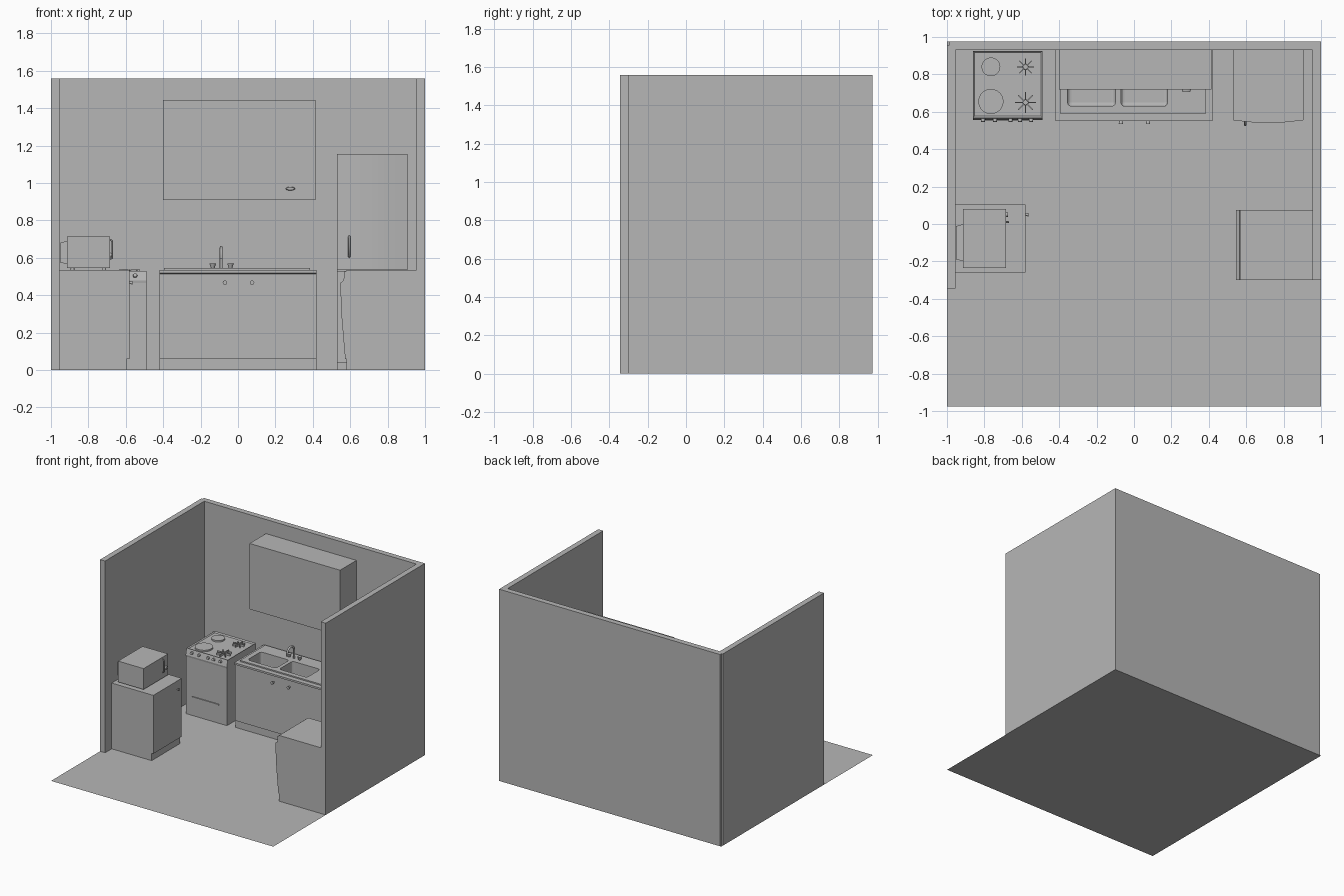
import bpy, bmesh, math
from mathutils import Vector, Matrix

old = bpy.data.objects.get("Cube")
if old:
    bpy.data.objects.remove(old)

grey = bpy.data.materials.new("plain_grey")
grey.use_nodes = True
COLOUR = (0.47, 0.47, 0.47, 1)
grey.diffuse_color = COLOUR
grey.node_tree.nodes["Principled BSDF"].inputs["Base Color"].default_value = COLOUR


def finish(name, bm):
    bmesh.ops.recalc_face_normals(bm, faces=bm.faces[:])
    me = bpy.data.meshes.new(name)
    bm.to_mesh(me)
    bm.free()
    me.materials.append(grey)
    ob = bpy.data.objects.new(name, me)
    bpy.context.scene.collection.objects.link(ob)
    return ob


def box(name, xs, ys, zs):
    bm = bmesh.new()
    bmesh.ops.create_cube(bm, size=1)
    for v in bm.verts:
        for i, (a, b) in enumerate((xs, ys, zs)):
            v.co[i] = a if v.co[i] < 0 else b
    return finish(name, bm)


def prism(name, points, axis, lo, hi, tray=0):
    """Extrude a profile along x, y or z; tray sinks the top face inside a rim."""
    bm = bmesh.new()

    def place(p, d):
        c = list(p)
        c.insert("xyz".index(axis), d)
        return bm.verts.new(c)
    face = bm.faces.new([place(p, lo) for p in points])
    ext = bmesh.ops.extrude_face_region(bm, geom=[face])
    shift = Vector([hi - lo if a == axis else 0 for a in "xyz"])
    bmesh.ops.translate(bm, vec=shift, verts=[g for g in ext["geom"] if isinstance(g, bmesh.types.BMVert)])
    bmesh.ops.recalc_face_normals(bm, faces=bm.faces[:])
    if tray:
        top = [f for f in bm.faces if f.normal.z > 0.9]
        bmesh.ops.inset_region(bm, faces=top, thickness=0.012)
        bmesh.ops.translate(bm, vec=(0, 0, -tray), verts=top[0].verts[:])
    return finish(name, bm)


def knob(name, loc, axis, r1, r2, depth, sides=16):
    """Cone or cylinder starting at loc and pointing along axis."""
    bm = bmesh.new()
    turn = Vector((0, 0, 1)).rotation_difference(Vector(axis)).to_matrix().to_4x4()
    bmesh.ops.create_cone(bm, cap_ends=True, segments=sides, radius1=r1, radius2=r2, depth=depth,
                          matrix=Matrix.Translation(loc) @ turn @ Matrix.Translation((0, 0, depth / 2)))
    ob = finish(name, bm)
    for p in ob.data.polygons:
        p.use_smooth = len(p.vertices) == 4
    return ob


def tube(name, points, r):
    cu = bpy.data.curves.new(name, "CURVE")
    cu.dimensions = "3D"
    cu.bevel_depth = r
    cu.bevel_resolution = 2
    cu.use_fill_caps = True
    sp = cu.splines.new("POLY")
    sp.points.add(len(points) - 1)
    for p, co in zip(sp.points, points):
        p.co = (*co, 1)
    cu.materials.append(grey)
    ob = bpy.data.objects.new(name, cu)
    bpy.context.scene.collection.objects.link(ob)
    return ob


# Room shell
bm = bmesh.new()
bmesh.ops.create_grid(bm, x_segments=1, y_segments=1, size=1)
bmesh.ops.scale(bm, vec=(1, 0.975, 1), verts=bm.verts[:])
finish("floor", bm)
WALL = (0, 1.56)
box("back_wall", (-0.99, 1), (0.93, 0.975), WALL)
box("stove_side_wall", (-1, -0.955), (-0.345, 0.955), WALL)
box("fridge_side_wall", (0.955, 1), (-0.30, 0.93), WALL)

# Wall cabinet with oval pull
box("wall_cabinet", (-0.40, 0.415), (0.72, 0.93), (0.91, 1.445))
pull = knob("wall_cabinet_pull", (0, 0, 0), (0, -1, 0), 0.025, 0.02, 0.015, 20)
pull.location = (0.28, 0.72, 0.97)
pull.scale.z = 0.4

# Sink cabinet, rim and two basins
TOE = 0.06
cabinet = prism("sink_cabinet", [(0.93, 0), (0.57, 0), (0.57, TOE), (0.56, TOE), (0.56, 0.515),
                                 (0.55, 0.52), (0.55, 0.535), (0.93, 0.535)], "x", -0.42, 0.42)
rim = box("sink_rim", (-0.395, 0.385), (0.59, 0.915), (0.53, 0.545))
for xs in ((-0.355, -0.10), (-0.07, 0.18)):
    cutter = box("basin_cutter", xs, (0.63, 0.80), (0.43, 0.60))
    cutter.hide_render = True
    bev = cutter.modifiers.new("round", "BEVEL")
    bev.width = 0.02
    bev.segments = 3
    for ob in (cabinet, rim):
        cut = ob.modifiers.new("basin", "BOOLEAN")
        cut.operation = "DIFFERENCE"
        cut.solver = "EXACT"
        cut.object = cutter
        bpy.context.view_layer.objects.active = ob
        bpy.ops.object.modifier_apply(modifier=cut.name)
    bpy.data.objects.remove(cutter)
for x in (-0.07, 0.075):
    knob("sink_cabinet_knob", (x, 0.56, 0.467), (0, -1, 0), 0.006, 0.012, 0.025)

# Tap with gooseneck and two handles
R = 0.045
arc = [(-0.09, 0.805 + R * math.cos(a * math.pi / 10), 0.61 + R * math.sin(a * math.pi / 10)) for a in range(11)]
tube("tap_spout", [(-0.09, 0.85, 0.54)] + arc + [(-0.09, 0.76, 0.595)], 0.008)
for x in (-0.135, -0.04):
    knob("tap_handle", (x, 0.85, 0.545), (0, 0, 1), 0.009, 0.018, 0.025)

# Stove with sunken hob, sloped control panel and drawer pull
prism("stove_body", [(0.925, 0), (0.558, 0), (0.558, 0.465), (0.555, 0.48), (0.568, 0.53), (0.925, 0.53)],
      "x", -0.86, -0.49, tray=0.008)
for x in (-0.807, -0.743, -0.66, -0.61, -0.55):
    knob("stove_knob", (x, 0.562, 0.505), (0, -1, 0.2), 0.012, 0.01, 0.016)
box("stove_drawer_pull", (-0.80, -0.56), (0.55, 0.56), (0.148, 0.156))
for y, r in ((0.655, 0.067), (0.84, 0.05)):
    knob("hot_plate", (-0.765, y, 0.52), (0, 0, 1), r, r, 0.014, 32)
for y, r in ((0.65, 0.056), (0.84, 0.046)):
    knob("gas_burner", (-0.58, y, 0.52), (0, 0, 1), 0.016, 0.013, 0.012)
    for i in range(8):
        spoke = box("burner_spoke", (0.012, r), (-0.003, 0.003), (0, 0.018))
        spoke.location = (-0.58, y, 0.52)
        spoke.rotation_euler.z = i * math.pi / 4

# Low cabinet under the microwave
prism("low_cabinet", [(-0.955, 0), (-0.595, 0), (-0.595, TOE), (-0.58, TOE), (-0.58, 0.535), (-0.955, 0.535)],
      "y", -0.26, 0.105)
knob("low_cabinet_knob", (-0.58, 0.05, 0.467), (1, 0, 0), 0.005, 0.01, 0.016)

# Microwave with tapered rear housing, feet, handle and dial
box("microwave_body", (-0.915, -0.685), (-0.235, 0.08), (0.545, 0.715))
bm = bmesh.new()
bmesh.ops.create_cube(bm, size=1)
for v in bm.verts:
    inset = 0.012 if v.co.x < 0 else 0
    v.co = (-0.953 if v.co.x < 0 else -0.91,
            -0.2 + inset if v.co.y < 0 else 0 - inset,
            0.565 + inset if v.co.z < 0 else 0.692 - inset)
finish("microwave_rear", bm)
for x in (-0.885, -0.715):
    for y in (-0.205, 0.05):
        knob("microwave_foot", (x, y, 0.535), (0, 0, 1), 0.01, 0.01, 0.012, 12)
tube("microwave_handle", [(-0.69, 0.01, 0.59), (-0.672, 0.01, 0.60), (-0.672, 0.01, 0.69), (-0.69, 0.01, 0.70)], 0.005)
knob("microwave_dial", (-0.685, 0.05, 0.615), (1, 0, 0), 0.013, 0.011, 0.012)

# Dishwasher with a wedge-shaped front
box("dishwasher_body", (0.58, 0.955), (-0.30, 0.075), (0, 0.535))
prism("dishwasher_door", [(0.58, 0.53), (0.567, 0.525), (0.565, 0.48), (0.546, 0.465),
                          (0.555, 0.27), (0.573, 0.06), (0.58, 0.06)], "y", -0.30, 0.075)

# Tall fridge with two bowed doors
box("fridge_body", (0.53, 0.905), (0.565, 0.93), (0, 1.155))
bow = [(0.53 + 0.375 * i / 12, 0.555 - 0.015 * math.sin(math.pi * i / 12)) for i in range(13)]
for name, lo, hi in (("fridge_lower_door", 0.04, 0.53), ("fridge_upper_door", 0.538, 1.155)):
    prism(name, [(0.53, 0.57)] + bow + [(0.905, 0.57)], "z", lo, hi)
tube("fridge_handle", [(0.595, 0.55, 0.605), (0.595, 0.528, 0.615), (0.595, 0.528, 0.705), (0.595, 0.55, 0.715)], 0.006)
